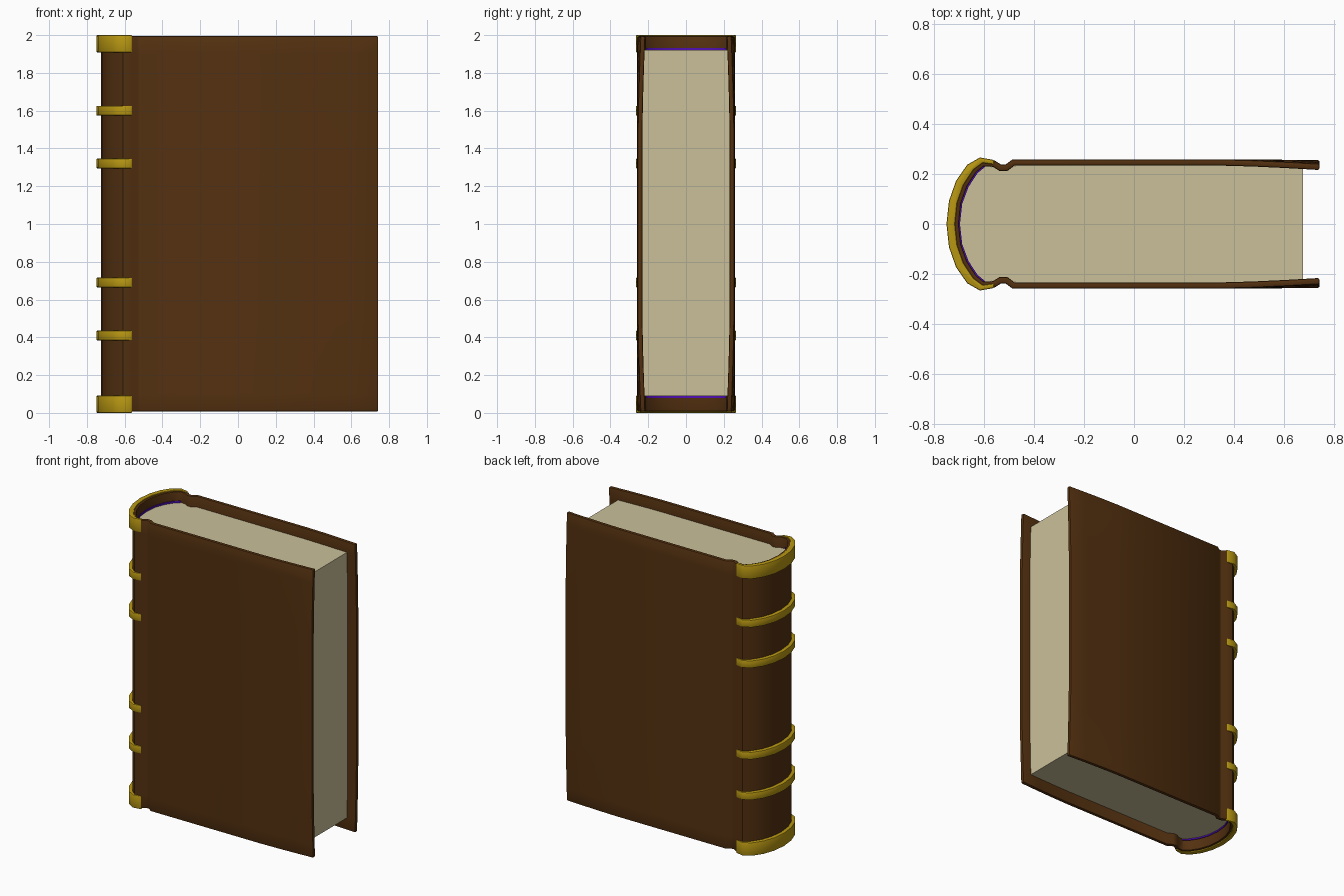
import bpy, bmesh

if "Cube" in bpy.data.objects:
    bpy.data.objects.remove(bpy.data.objects["Cube"])


def material(name, rgb):
    m = bpy.data.materials.new(name)
    m.diffuse_color = (*rgb, 1)
    m.use_nodes = True
    m.node_tree.nodes["Principled BSDF"].inputs["Base Color"].default_value = m.diffuse_color
    return m


LEATHER = material("leather", (0.087, 0.030, 0.005))
GOLD = material("gold", (0.48, 0.31, 0.006))
PAPER = material("paper", (0.59, 0.53, 0.32))
PURPLE = material("purple", (0.08, 0.004, 0.46))


def mirrored(half):
    """Complete a half outline (starting on y = 0) across the x axis."""
    return [(x, -y) for x, y in reversed(half[1:])] + half


def finish(bm, name, mat, bevel=0.0, thickness=0.0):
    bmesh.ops.recalc_face_normals(bm, faces=bm.faces)
    me = bpy.data.meshes.new(name)
    bm.to_mesh(me)
    bm.free()
    me.materials.append(mat)
    ob = bpy.data.objects.new(name, me)
    bpy.context.collection.objects.link(ob)
    if thickness:
        s = ob.modifiers.new("thickness", 'SOLIDIFY')
        s.thickness, s.offset, s.use_even_offset = thickness, 0, True
    if bevel:
        b = ob.modifiers.new("bevel", 'BEVEL')
        b.width, b.segments, b.limit_method, b.angle_limit = bevel, 2, 'ANGLE', 1.05
    bpy.ops.object.select_all(action='DESELECT')
    ob.select_set(True)
    bpy.context.view_layer.objects.active = ob
    bpy.ops.object.convert(target='MESH')
    bpy.ops.object.shade_smooth_by_angle(angle=0.7)
    return ob


def prism(name, outline, z0, z1, mat, bevel=0.0):
    bm = bmesh.new()
    face = bm.faces.new([bm.verts.new((x, y, z0)) for x, y in outline])
    top = bmesh.ops.extrude_face_region(bm, geom=[face])
    for v in top["geom"]:
        if isinstance(v, bmesh.types.BMVert):
            v.co.z = z1
    return finish(bm, name, mat, bevel)


# Leather cover: one folded sheet with hinge grooves and corners curling inward
sheet = mirrored([(-0.713, 0), (-0.704, 0.085), (-0.679, 0.155), (-0.640, 0.215),
                  (-0.605, 0.243), (-0.56, 0.241), (-0.535, 0.225), (-0.51, 0.225),
                  (-0.482, 0.246), (0.35, 0.246), (0.48, 0.246), (0.61, 0.246), (0.742, 0.246)])
rows = [0.008, 0.1, 0.2, 0.35, 0.5, 1.5, 1.65, 1.8, 1.9, 1.994]
bm = bmesh.new()
grid = []
for z in rows:
    line = []
    for x, y in sheet:
        fx = max(0, (x - 0.35) / 0.39) ** 1.4
        fz = max(0, (abs(z - 1) - 0.5) / 0.5) ** 1.4
        curl = 0.015 * fx * fz + 0.003 * fx
        line.append(bm.verts.new((x, y - curl * (1 if y > 0 else -1), z)))
    grid.append(line)
for a, b in zip(grid, grid[1:]):
    for i in range(len(sheet) - 1):
        bm.faces.new((a[i], a[i + 1], b[i + 1], b[i]))
finish(bm, "cover", LEATHER, bevel=0.007, thickness=0.025)

# Page block with rounded back
pages = mirrored([(-0.701, 0), (-0.692, 0.082), (-0.667, 0.150), (-0.630, 0.207),
                  (-0.60, 0.233), (-0.55, 0.226), (-0.50, 0.226), (-0.47, 0.234), (0.675, 0.234)])
prism("page_block", pages, 0.09, 1.92, PAPER)

# Raised gold bands wrapped around the spine
outer = mirrored([(-0.75, 0), (-0.74, 0.092), (-0.712, 0.172), (-0.667, 0.237),
                  (-0.616, 0.266), (-0.56, 0.256)])
inner = mirrored([(-0.716, 0), (-0.707, 0.085), (-0.682, 0.156), (-0.642, 0.217),
                  (-0.605, 0.244), (-0.56, 0.238)])
band = outer + inner[::-1]
for i, (z0, z1) in enumerate([(0, 0.092), (0.384, 0.436), (0.664, 0.716)]):
    for side, (a, b) in {"lower": (z0, z1), "upper": (2 - z1, 2 - z0)}.items():
        if i:
            a, b = (a, b) if side == "lower" else (a + 0.01, b + 0.01)
        prism(f"{side}_spine_band_{i + 1}", band, a, b, GOLD, bevel=0.006)

# Purple headbands at both ends of the page block
h_out = mirrored([(-0.716, 0), (-0.706, 0.085), (-0.680, 0.155), (-0.640, 0.214), (-0.598, 0.243)])
h_in = mirrored([(-0.696, 0), (-0.687, 0.081), (-0.662, 0.148), (-0.626, 0.203), (-0.594, 0.230)])
for side, z in (("lower", 0.08), ("upper", 1.91)):
    prism(f"{side}_headband", h_out + h_in[::-1], z, z + 0.022, PURPLE)
